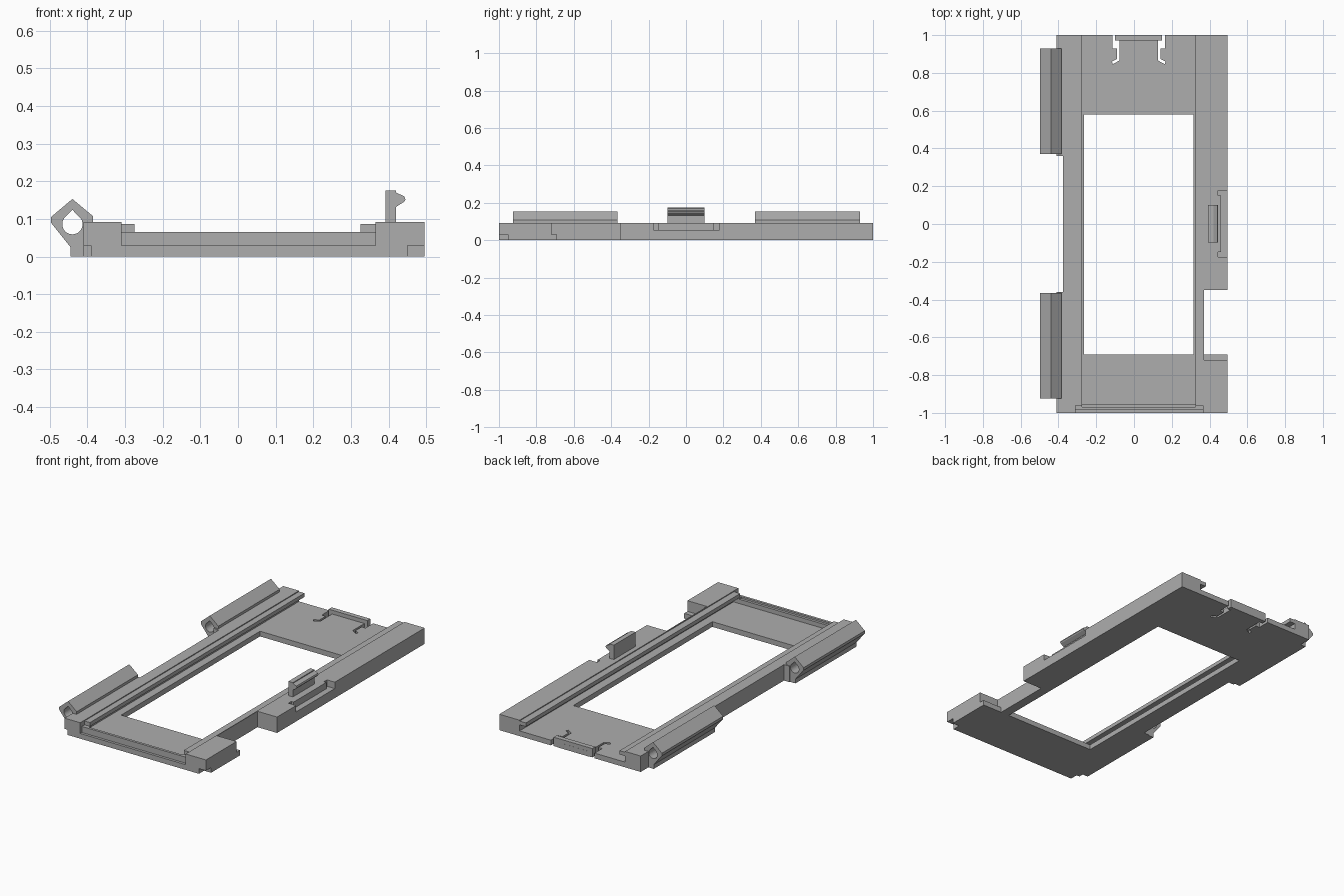
import bpy, bmesh, math
from mathutils import Vector

cube = bpy.data.objects.get("Cube")
if cube:
    bpy.data.objects.remove(cube, do_unlink=True)

grey = bpy.data.materials.new("plain grey")
grey.use_nodes = True
tone = (0.42, 0.42, 0.42, 1)
grey.diffuse_color = tone
grey.node_tree.nodes["Principled BSDF"].inputs["Base Color"].default_value = tone


def prism(name, pts, lo, hi, axis="z"):
    """Extrude a 2D profile: xy along z, or xz along y."""
    place = (lambda p, t: Vector((p[0], p[1], t))) if axis == "z" else (lambda p, t: Vector((p[0], t, p[1])))
    bm = bmesh.new()
    face = bm.faces.new([bm.verts.new(place(p, lo)) for p in pts])
    new = bmesh.ops.extrude_face_region(bm, geom=[face])["geom"]
    shift = place((0, 0), hi - lo)
    bmesh.ops.translate(bm, vec=shift, verts=[g for g in new if isinstance(g, bmesh.types.BMVert)])
    bmesh.ops.recalc_face_normals(bm, faces=bm.faces)
    mesh = bpy.data.meshes.new(name)
    bm.to_mesh(mesh)
    bm.free()
    mesh.materials.append(grey)
    ob = bpy.data.objects.new(name, mesh)
    bpy.context.collection.objects.link(ob)
    return ob


def box(name, x0, x1, y0, y1, z0, z1):
    return prism(name, [(x0, y0), (x1, y0), (x1, y1), (x0, y1)], z0, z1)


def cut(ob, cutter):
    """Subtract the cutter, then discard it."""
    cutter.hide_render = True
    mod = ob.modifiers.new("cut", "BOOLEAN")
    mod.operation = "DIFFERENCE"
    mod.solver = "EXACT"
    mod.object = cutter
    bpy.context.view_layer.objects.active = ob
    bpy.ops.object.modifier_apply(modifier=mod.name)
    bpy.data.objects.remove(cutter, do_unlink=True)


# Frame outline with the side notch and the recess between the hinges
TOP, FLOOR, LIP = 0.092, 0.03, 0.065
frame = prism("frame", [
    (-0.41, -1), (0.495, -1), (0.495, -0.69), (0.37, -0.69), (0.37, -0.35), (0.495, -0.35),
    (0.495, 1), (-0.41, 1), (-0.41, 0.36), (-0.375, 0.36), (-0.375, -0.36), (-0.41, -0.36)], 0, TOP)

cuts = [
    (-0.265, 0.315, -0.69, 0.58, -0.1, 0.2),        # window
    (-0.31, 0.365, -0.955, 1.1, FLOOR, LIP),        # sliding slot
    (-0.275, 0.325, -0.97, 1.1, LIP - 0.01, 0.2),   # opening between the lips
    (-0.31, 0.365, -1.1, -0.96, LIP, 0.2),          # top of the front wall
    (-0.31, 0.365, -0.97, 1.1, 0.087, 0.2),         # lowered lip tops
    (-0.31, 0.365, -1.1, -0.985, FLOOR, 0.2),       # front ledge
    (0.37, 0.6, -0.72, -0.6, FLOOR, 0.2),           # step beside the notch
    (0.45, 0.6, -1.1, -0.953, -0.1, FLOOR),         # front corner undercuts
    (-0.6, -0.39, -1.1, -0.953, -0.1, FLOOR),
    (0.46, 0.6, -0.175, 0.178, 0.055, 0.2),         # clip recess and its ends
    (0.445, 0.6, -0.175, -0.148, 0.055, 0.2),
    (0.445, 0.6, 0.15, 0.178, 0.055, 0.2),
]
for c in cuts:
    cut(frame, box("cutter", *c))

# Hooked slits that free the spring tab, mirrored about its centre line
slit = [(0.053, 1.1), (0.103, 1.1), (0.103, 0.98), (0.14, 0.98), (0.14, 0.93), (0.115, 0.93),
        (0.115, 0.872), (0.14, 0.862), (0.14, 0.845), (0.103, 0.862)]
slit = [(0.14, 1.1), (0.14, 0.93), (0.115, 0.93), (0.115, 0.873), (0.142, 0.86),
        (0.137, 0.846), (0.103, 0.865), (0.103, 1.1)]
for side in (-1, 1):
    cut(frame, prism("cutter", [(0.025 + side * x, y) for x, y in slit], -0.1, 0.2))

# Catch bar on the spring tab
box("tab_catch", -0.1, 0.147, 0.972, 0.9995, 0.001, 0.052)

# Hinge barrels with a teardrop bore
barrel = [(-0.445, 0), (-0.445, 0.025), (-0.497, 0.09), (-0.497, 0.105), (-0.44, 0.153),
          (-0.385, 0.107), (-0.385, TOP), (-0.4, 0.08), (-0.4, 0)]
bore = [(-0.44, 0.124)]
for i in range(21):
    a = math.radians(145 + i * 12.5)
    bore.append((-0.44 + 0.027 * math.cos(a), 0.086 + 0.027 * math.sin(a)))
for name, y0, y1 in (("front_hinge", -0.925, -0.365), ("back_hinge", 0.37, 0.93)):
    hinge = prism(name, barrel, y0, y1, "y")
    cut(hinge, prism("cutter", bore, y0 - 0.1, y1 + 0.1, "y"))
    # clear the bore where it meets the frame side
    cut(frame, prism("cutter", bore, y0, y1, "y"))

# Upright snap clip with a rounded nose
prism("snap_clip", [(0.392, 0.08), (0.42, 0.08), (0.42, 0.132), (0.442, 0.146), (0.445, 0.152),
                    (0.442, 0.16), (0.42, 0.17), (0.42, 0.175), (0.392, 0.175)], -0.098, 0.1, "y")
